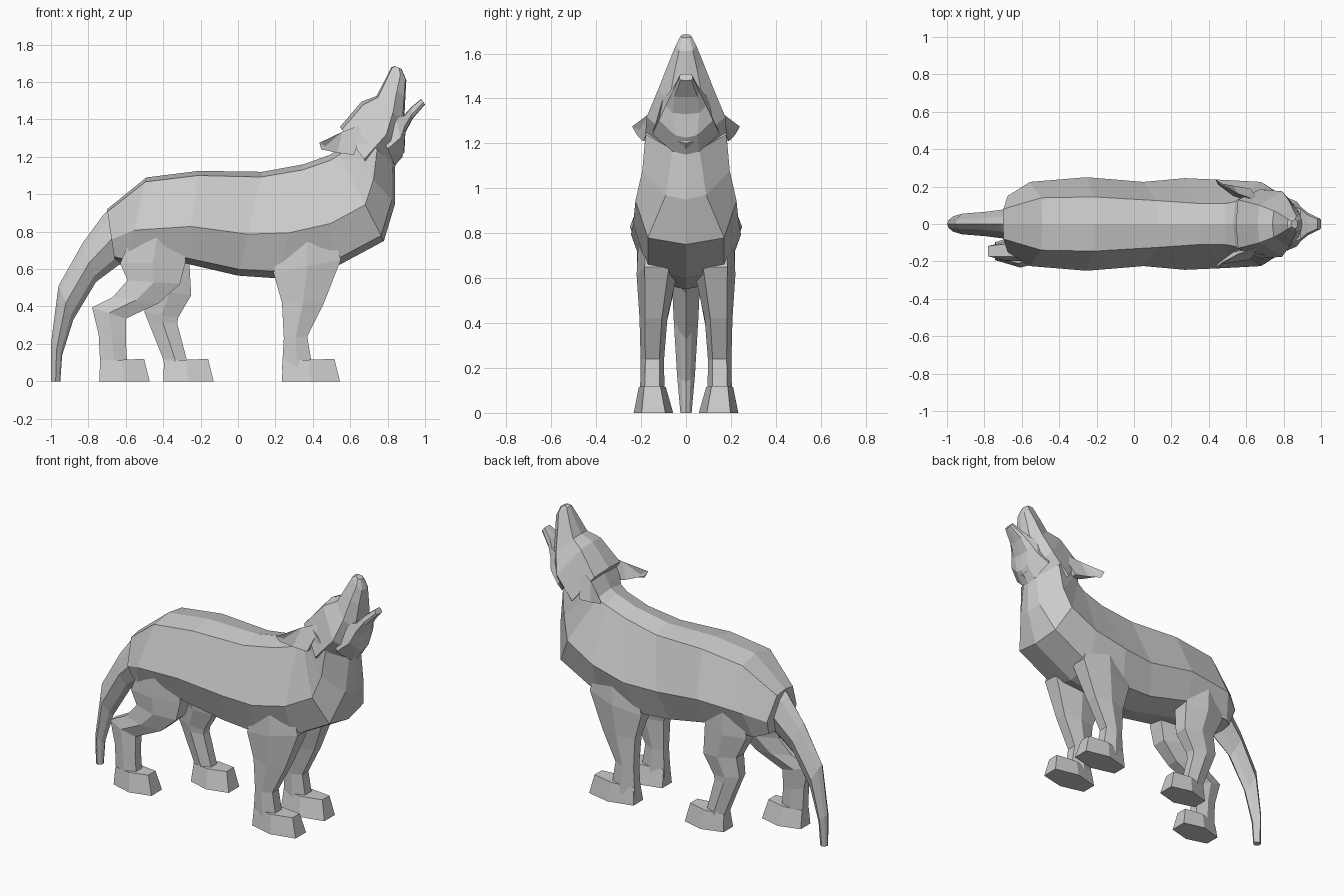
import bpy, bmesh
from mathutils import Vector


def loft(name, rings):
    """Skin a list of equal-length point rings and cap both ends."""
    bm = bmesh.new()
    vs = [[bm.verts.new(p) for p in r] for r in rings]
    n = len(vs[0])
    for a, b in zip(vs, vs[1:]):
        for i in range(n):
            bm.faces.new((a[i], a[(i + 1) % n], b[(i + 1) % n], b[i]))
    bm.faces.new(vs[0])
    bm.faces.new(vs[-1])
    bmesh.ops.recalc_face_normals(bm, faces=bm.faces)
    me = bpy.data.meshes.new(name)
    bm.to_mesh(me)
    bm.free()
    ob = bpy.data.objects.new(name, me)
    bpy.context.collection.objects.link(ob)
    return ob


def body_ring(top, bot, w_up, w_side, w_low, up=.95, side=.4, low=.06):
    """Eight-sided ring between a top and a bottom point in the xz plane."""
    def pt(f, y):
        return Vector((bot[0] + (top[0] - bot[0]) * f, y, bot[1] + (top[1] - bot[1]) * f))
    return [pt(1, 0), pt(up, w_up), pt(side, w_side), pt(low, w_low),
            pt(0, 0), pt(low, -w_low), pt(side, -w_side), pt(up, -w_up)]


def limb_ring(back, front, yc, w):
    """Six-sided ring between a back and a front point."""
    prof = [(0, .55), (.5, 1), (1, .6), (1, -.6), (.5, -1), (0, -.55)]
    return [Vector((back[0] + (front[0] - back[0]) * f, yc + w * k,
                    back[1] + (front[1] - back[1]) * f)) for f, k in prof]


def limb(name, side, secs):
    loft(name, [limb_ring(a, b, side * y, w) for a, b, y, w in secs])


def paw(name, side, x, length=.27):
    limb(name, side, [((x, 0), (x + length, 0), .145, .088),
                      ((x + .005, .11), (x + length - .03, .12), .15, .06)])


# Torso and neck
loft("torso", [body_ring(*s) for s in [
    ((-.70, .92), (-.66, .65), .08, .15, .11),
    ((-.49, 1.09), (-.60, .62), .14, .225, .17),
    ((-.21, 1.125), (-.28, .63), .145, .25, .18),
    ((.13, 1.12), (.0, .565), .125, .225, .16),
    ((.35, 1.16), (.22, .55), .11, .245, .17),
    ((.49, 1.21), (.50, .60), .11, .235, .17),
    ((.53, 1.235), (.78, .75), .12, .225, .17),
    ((.55, 1.27), (.84, .95), .14, .195, .09),
    ((.60, 1.36), (.84, 1.16), .14, .18, .06)]])

# Head and upper muzzle
loft("head", [body_ring(*s) for s in [
    ((.545, 1.36), (.76, 1.07), .13, .185, .07),
    ((.66, 1.495), (.88, 1.20), .10, .175, .06),
    ((.74, 1.525), (.888, 1.38), .07, .125, .075),
    ((.78, 1.60), (.895, 1.52), .05, .08, .05),
    ((.82, 1.68), (.90, 1.61), .025, .045, .03)]])
loft("nose", [body_ring((.82, 1.68), (.90, 1.61), .025, .045, .03),
              body_ring((.84, 1.685), (.875, 1.67), .015, .025, .015)])

# Lower jaw
loft("lower_jaw", [body_ring(*s) for s in [
    ((.74, 1.38), (.84, 1.15), .10, .15, .06),
    ((.84, 1.42), (.89, 1.225), .10, .12, .05),
    ((.89, 1.425), (.895, 1.33), .08, .09, .06),
    ((.925, 1.465), (.935, 1.405), .05, .06, .05),
    ((.98, 1.51), (1.0, 1.48), .025, .03, .025)]])

# Tail
loft("tail", [body_ring(*s, .85, .5, .15) for s in [
    ((-.67, .94), (-.60, .64), .05, .09, .05),
    ((-.72, .89), (-.64, .62), .04, .08, .04),
    ((-.83, .74), (-.76, .53), .03, .065, .03),
    ((-.96, .51), (-.88, .33), .025, .055, .025),
    ((-1.0, .20), (-.94, .14), .02, .04, .02),
    ((-1.0, .0), (-.95, .0), .015, .025, .015)]])

for s, tag in ((-1, "right"), (1, "left")):
    # Front legs
    limb("front_leg_" + tag, s, [
        ((.24, .80), (.50, .82), .13, .08),
        ((.19, .58), (.55, .65), .13, .09),
        ((.235, .42), (.46, .42), .145, .062),
        ((.245, .23), (.37, .24), .15, .052),
        ((.235, .06), (.40, .06), .15, .055)])
    paw("front_paw_" + tag, s, .235, .31)
    # Ears laid back
    loft("ear_" + tag, [[Vector((x, s * y, z)) for x, y, z in r] for r in (
        [(.68, .12, 1.38), (.62, .19, 1.21), (.62, .12, 1.21)],
        [(.56, .16, 1.335), (.53, .205, 1.222), (.53, .15, 1.23)],
        [(.435, .24, 1.275), (.445, .22, 1.24), (.45, .21, 1.25)])])

# Hind legs, right one stretched back
limb("hind_leg_right", -1, [
    ((-.56, .80), (-.30, .80), .13, .09),
    ((-.63, .63), (-.28, .64), .13, .088),
    ((-.59, .54), (-.31, .52), .135, .078),
    ((-.67, .45), (-.42, .42), .14, .062),
    ((-.78, .395), (-.60, .335), .145, .05),
    ((-.745, .25), (-.60, .22), .15, .048),
    ((-.735, .06), (-.59, .06), .15, .052)])
paw("hind_paw_right", -1, -.742)
limb("hind_leg_left", 1, [
    ((-.53, .80), (-.29, .80), .13, .09),
    ((-.55, .63), (-.26, .63), .13, .088),
    ((-.48, .49), (-.25, .46), .14, .07),
    ((-.50, .37), (-.32, .34), .145, .053),
    ((-.48, .32), (-.325, .31), .147, .05),
    ((-.40, .12), (-.275, .12), .15, .048),
    ((-.39, .06), (-.27, .06), .15, .052)])
paw("hind_paw_left", 1, -.40)
